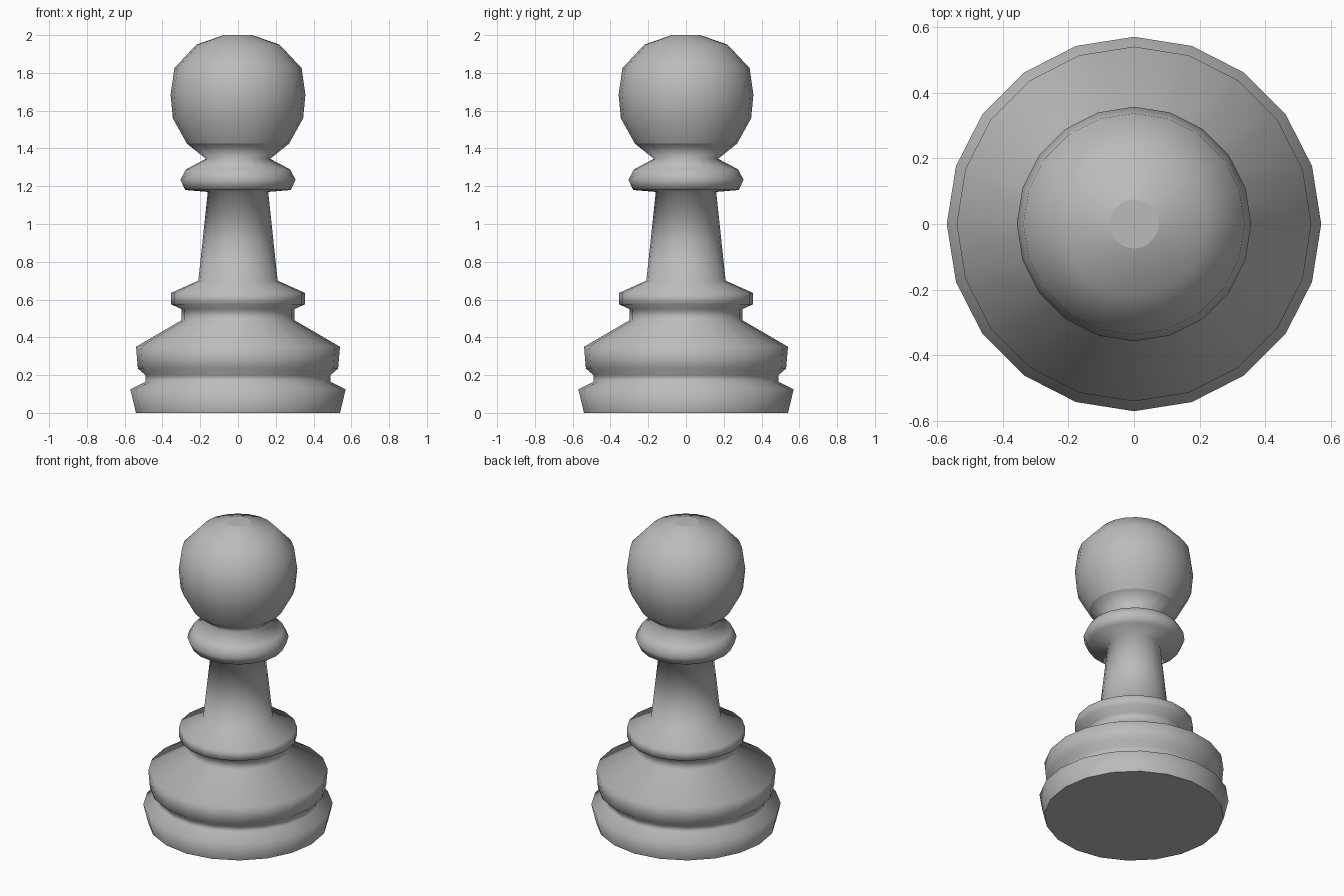
import bpy, bmesh, math

cube = bpy.data.objects.get("Cube")
if cube:
    bpy.data.objects.remove(cube)

SIDES = 20

# One plain grey for the whole piece
grey = bpy.data.materials.new("plain_grey")
grey.use_nodes = True
colour = (0.5, 0.5, 0.5, 1)
grey.diffuse_color = colour
grey.node_tree.nodes["Principled BSDF"].inputs["Base Color"].default_value = colour


def lathe(name, profile, sharp=()):
    """Revolve (radius, z) points into a closed, smooth solid; rings in sharp stay hard."""
    bm = bmesh.new()
    rings = []
    for r, z in profile:
        angles = [2 * math.pi * i / SIDES for i in range(SIDES)]
        rings.append([bm.verts.new((r * math.cos(a), r * math.sin(a), z)) for a in angles])
    for low, high in zip(rings, rings[1:]):
        for i in range(SIDES):
            j = (i + 1) % SIDES
            bm.faces.new((low[i], low[j], high[j], high[i])).smooth = True
    # Flat end caps with hard rims
    bm.faces.new(rings[0][::-1])
    bm.faces.new(rings[-1])
    for k in {0, len(rings) - 1, *sharp}:
        for i in range(SIDES):
            bm.edges.get((rings[k][i], rings[k][(i + 1) % SIDES])).smooth = False
    mesh = bpy.data.meshes.new(name)
    bm.to_mesh(mesh)
    bm.free()
    mesh.materials.append(grey)
    obj = bpy.data.objects.new(name, mesh)
    bpy.context.collection.objects.link(obj)
    return obj


# Body: foot, belly, shoulder ring, stem, collar and round head in one profile
foot = [(0.54, 0), (0.57, 0.125), (0.49, 0.165), (0.49, 0.2)]
belly = [(0.53, 0.235), (0.54, 0.35), (0.3, 0.49), (0.3, 0.55)]
shoulder = [(0.355, 0.575), (0.355, 0.635), (0.21, 0.7)]
stem = [(0.16, 1.17)]
collar = [(0.28, 1.18), (0.305, 1.235), (0.275, 1.29), (0.17, 1.345)]
head = [(0.27, 1.425), (0.345, 1.56), (0.357, 1.685), (0.337, 1.825),
        (0.22, 1.95), (0.075, 2.0)]
profile = foot + belly + shoulder + stem + collar + head
lathe("pawn_body", profile, sharp=[profile.index(head[0])])
